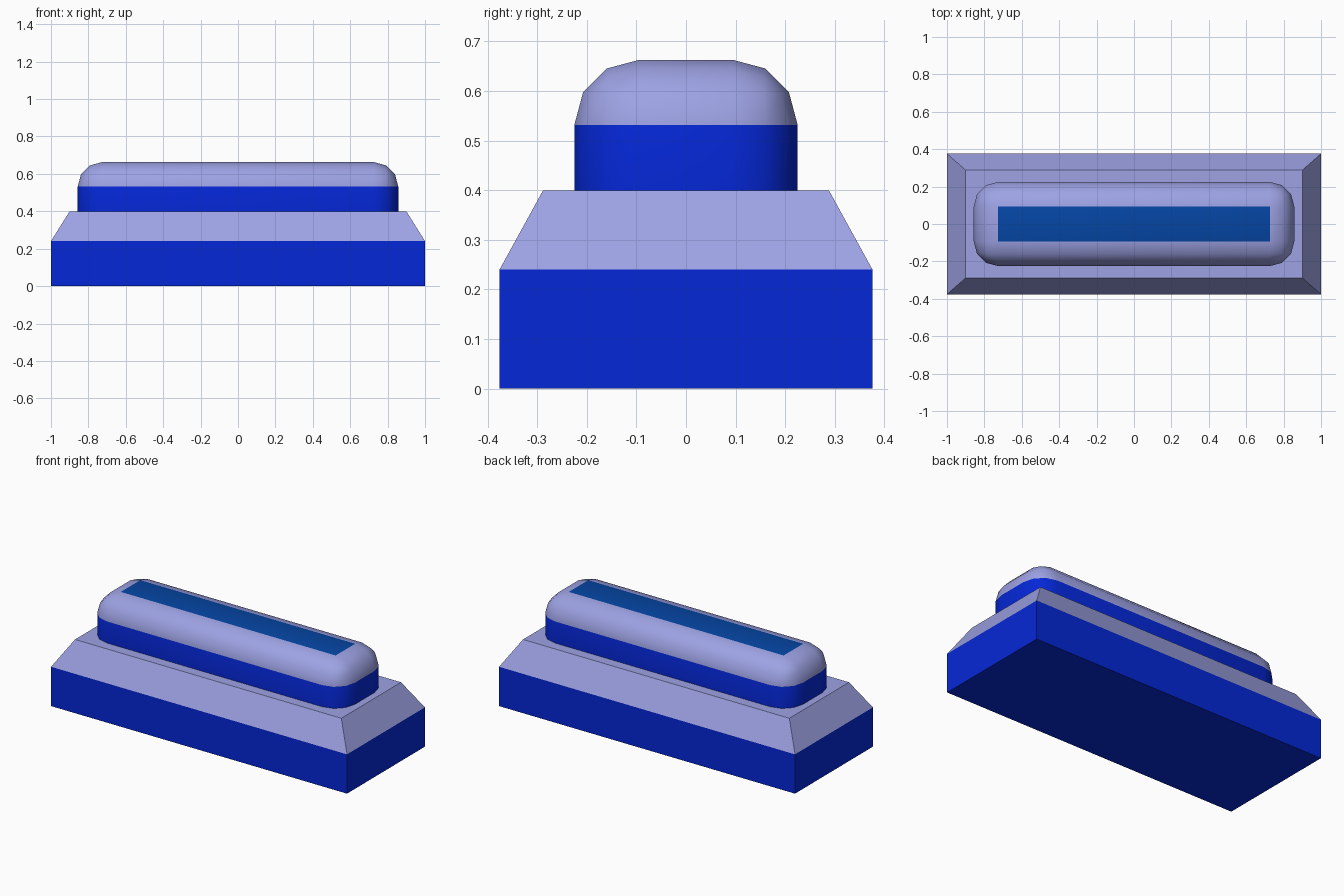
import bpy, bmesh, math

if "Cube" in bpy.data.objects:
    bpy.data.objects.remove(bpy.data.objects["Cube"])


def material(name, rgb):
    mat = bpy.data.materials.new(name)
    # picture colours are display values, Blender stores linear ones
    mat.diffuse_color = [c ** 2.2 for c in rgb] + [1]
    mat.use_nodes = True
    mat.node_tree.nodes["Principled BSDF"].inputs["Base Color"].default_value = mat.diffuse_color
    return mat


blue = material("deep_blue", (0.05, 0.17, 0.84))
lavender = material("lavender", (0.61, 0.63, 0.89))
teal_blue = material("strip_blue", (0.05, 0.28, 0.64))


def finish(name, bm, mats):
    bmesh.ops.recalc_face_normals(bm, faces=bm.faces[:])
    mesh = bpy.data.meshes.new(name)
    bm.to_mesh(mesh)
    bm.free()
    for mat in mats:
        mesh.materials.append(mat)
    obj = bpy.data.objects.new(name, mesh)
    bpy.context.collection.objects.link(obj)
    return obj


# Base: rectangular block with a sloped shoulder
bm = bmesh.new()
levels = [(1.0, 0.376, 0.0), (1.0, 0.376, 0.24), (0.9, 0.288, 0.40)]
rings = [[bm.verts.new((sx * x, sy * y, z))
          for sx, sy in ((-1, -1), (1, -1), (1, 1), (-1, 1))]
         for x, y, z in levels]
bm.faces.new(rings[0][::-1])
for band, (low, high) in enumerate(zip(rings, rings[1:])):
    for i in range(4):
        j = (i + 1) % 4
        face = bm.faces.new((low[i], low[j], high[j], high[i]))
        face.material_index = band
bm.faces.new(rings[-1]).material_index = 1
finish("base", bm, [blue, lavender])

# Raised bar: box with rounded upright and top edges, open underneath
BOTTOM, TOP, RADIUS = 0.40, 0.663, 0.131
bm = bmesh.new()
bmesh.ops.create_cube(bm, size=1)
for v in bm.verts:
    v.co.x *= 1.714
    v.co.y *= 0.45
    v.co.z = TOP if v.co.z > 0 else BOTTOM
edges = [e for e in bm.edges if any(v.co.z > BOTTOM + 0.01 for v in e.verts)]
bmesh.ops.bevel(bm, geom=edges, offset=RADIUS, offset_type='OFFSET',
                segments=3, profile=0.5, affect='EDGES')
bm.normal_update()
under = [f for f in bm.faces if all(v.co.z < BOTTOM + 0.001 for v in f.verts)]
bmesh.ops.delete(bm, geom=under, context='FACES')

# Colours: blue walls, lavender rounding, blue strip on top
for f in bm.faces:
    heights = [v.co.z for v in f.verts]
    if min(heights) > TOP - 0.001:
        f.material_index = 2
    elif max(heights) > TOP - RADIUS + 0.005:
        f.material_index = 1
bar = finish("raised_bar", bm, [blue, lavender, teal_blue])

bpy.context.view_layer.objects.active = bar
bar.select_set(True)
bpy.ops.object.shade_smooth_by_angle(angle=math.radians(40))
